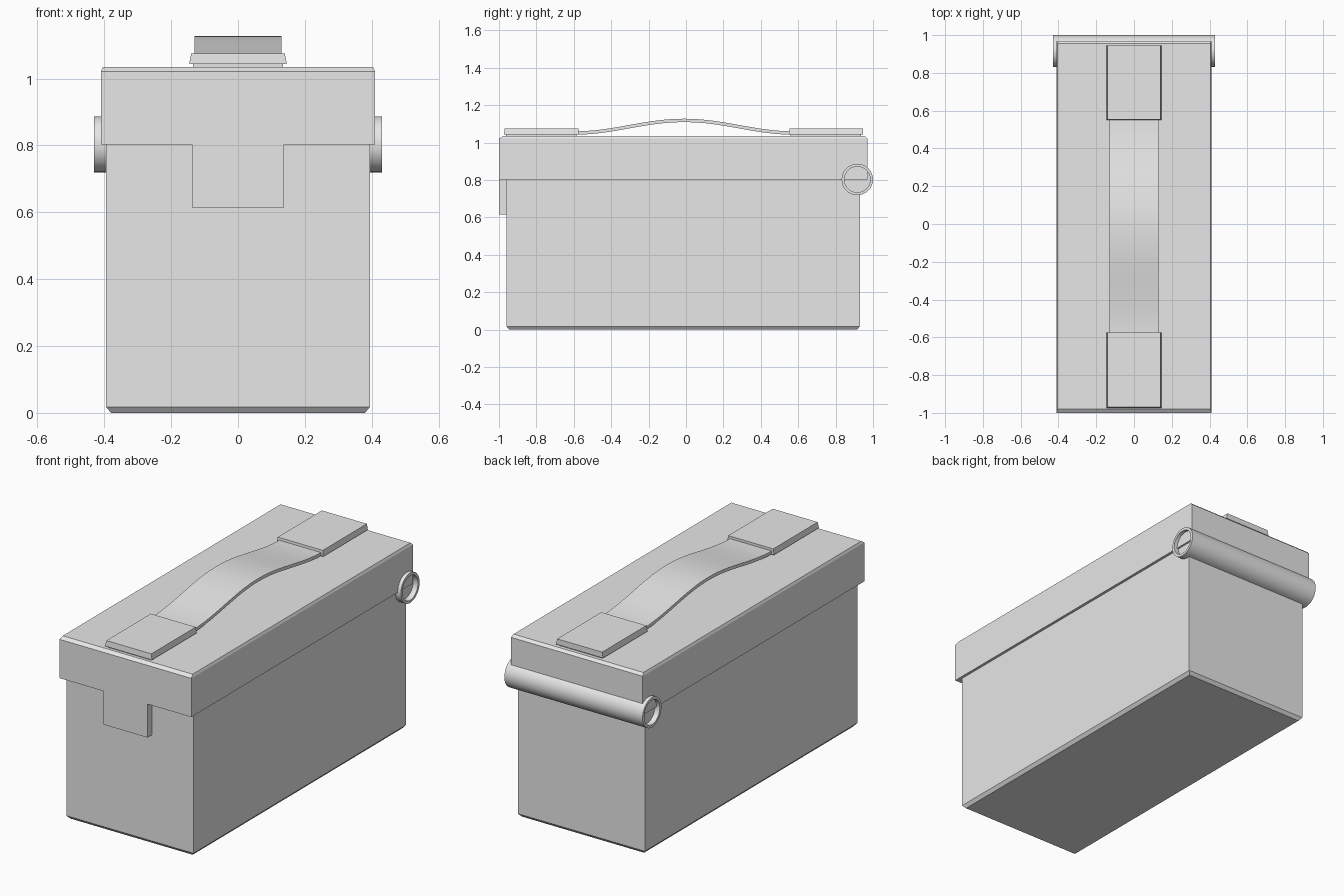
import bpy, bmesh, math

cube = bpy.data.objects.get("Cube")
if cube:
    bpy.data.objects.remove(cube, do_unlink=True)

grey = bpy.data.materials.new("plain grey")
grey.use_nodes = True
colour = (0.8, 0.8, 0.8, 1)
grey.diffuse_color = colour
grey.node_tree.nodes["Principled BSDF"].inputs["Base Color"].default_value = colour


def finish(name, bm):
    bmesh.ops.recalc_face_normals(bm, faces=bm.faces)
    mesh = bpy.data.meshes.new(name)
    bm.to_mesh(mesh)
    bm.free()
    mesh.materials.append(grey)
    obj = bpy.data.objects.new(name, mesh)
    bpy.context.collection.objects.link(obj)
    return obj


def loft(name, rings, closed=False):
    """Skin a row of equal-length loops; cap both ends unless closed."""
    bm = bmesh.new()
    rows = [[bm.verts.new(p) for p in ring] for ring in rings]
    pairs = list(zip(rows, rows[1:]))
    if closed:
        pairs.append((rows[-1], rows[0]))
    for a, b in pairs:
        for i in range(len(a)):
            j = (i + 1) % len(a)
            bm.faces.new((a[i], a[j], b[j], b[i]))
    if not closed:
        bm.faces.new(rows[0])
        bm.faces.new(rows[-1])
    return finish(name, bm)


def rect(x, y0, y1, z):
    return [(-x, y0, z), (x, y0, z), (x, y1, z), (-x, y1, z)]


def smooth(obj):
    bpy.ops.object.select_all(action="DESELECT")
    obj.select_set(True)
    bpy.context.view_layer.objects.active = obj
    bpy.ops.object.shade_smooth_by_angle(angle=math.radians(35))


# Box body with chamfered foot, and overhanging lid with chamfered top
loft("box_body", [rect(0.38, -0.945, 0.915, 0), rect(0.395, -0.96, 0.93, 0.018),
                  rect(0.395, -0.96, 0.93, 0.82)])
loft("lid", [rect(0.41, -1, 0.97, 0.803), rect(0.41, -1, 0.97, 1.021),
             rect(0.404, -0.98, 0.955, 1.035)])

# Front clasp tab hanging from the lid
loft("clasp_tab", [rect(0.137, -1, -0.955, 0.615), rect(0.137, -1, -0.955, 0.81)])

# Handle end pads, slightly flared at the bottom
for name, y0, y1 in (("front_handle_pad", -0.973, -0.575), ("back_handle_pad", 0.55, 0.945)):
    loft(name, [rect(0.146, y0, y1, 1.043), rect(0.14, y0 + 0.003, y1, 1.075)])
    loft(name + "_base", [rect(0.134, y0 + 0.01, y1 - 0.01, 1.03),
                          rect(0.134, y0 + 0.01, y1 - 0.01, 1.05)])

# Arched carrying strap
sections = []
steps = 20
for i in range(steps + 1):
    t = i / steps
    y = -0.6 + 1.18 * t
    z = 1.06 + 0.068 * (0.5 - 0.5 * math.cos(math.tau * t))
    sections.append([(-0.13, y, z - 0.018), (0.13, y, z - 0.018),
                     (0.13, y, z), (-0.13, y, z)])
smooth(loft("handle_strap", sections))

# Back hinge barrel with recessed ends
def circle(x, r):
    return [(x, 0.916 + r * math.cos(a), 0.803 + r * math.sin(a))
            for a in (math.tau * k / 32 for k in range(32))]


smooth(loft("hinge_barrel", [circle(-0.4, 0.069), circle(-0.43, 0.069), circle(-0.43, 0.084),
                             circle(0.43, 0.084), circle(0.43, 0.069), circle(0.4, 0.069)]))
